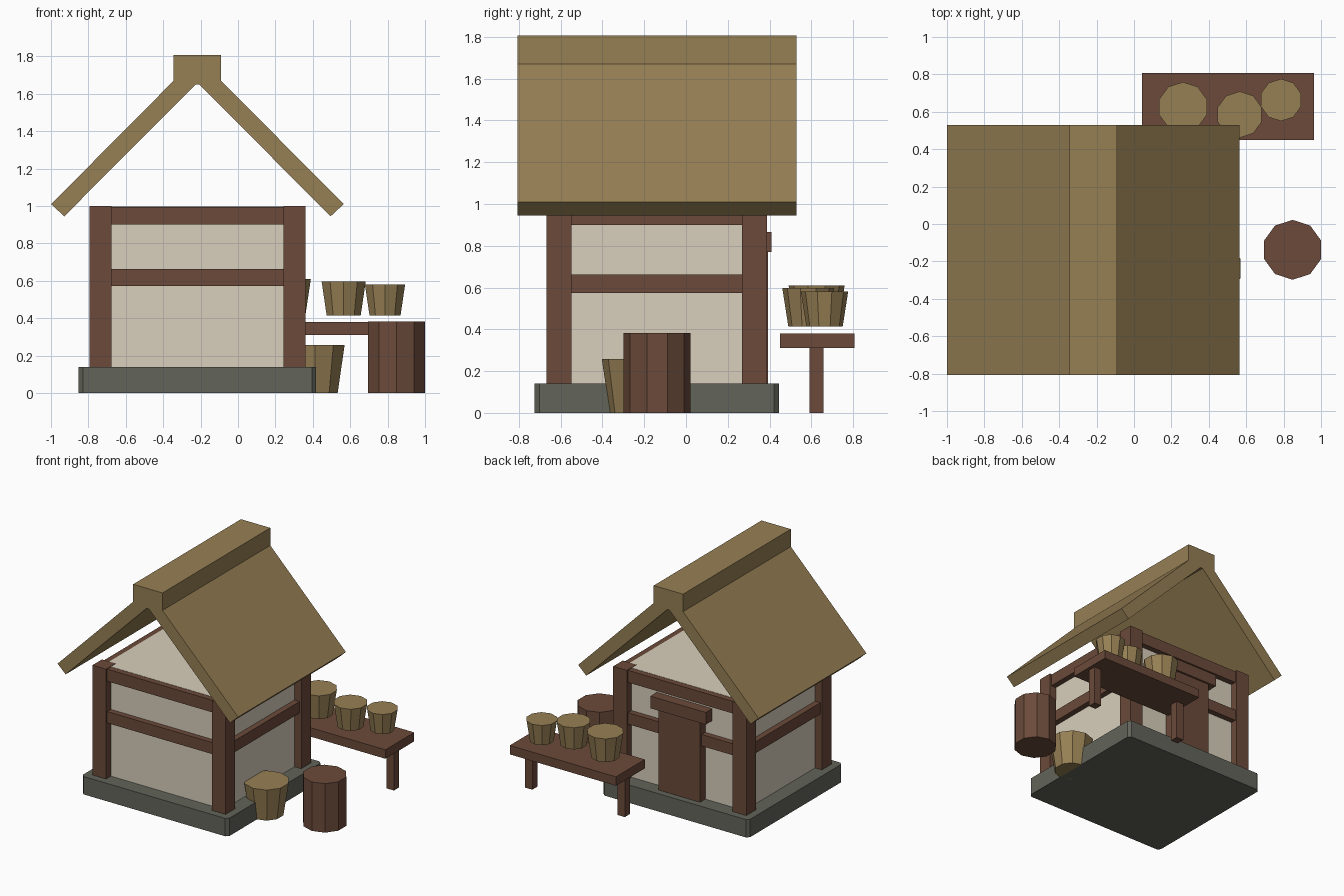
import bpy, bmesh, math

if "Cube" in bpy.data.objects:
    bpy.data.objects.remove(bpy.data.objects["Cube"])


def material(name, hex_colour):
    lin = []
    for i in (0, 2, 4):
        c = int(hex_colour[i:i + 2], 16) / 255
        lin.append(c / 12.92 if c <= 0.04045 else ((c + 0.055) / 1.055) ** 2.4)
    m = bpy.data.materials.new(name)
    m.diffuse_color = (*lin, 1)
    m.use_nodes = True
    m.node_tree.nodes["Principled BSDF"].inputs["Base Color"].default_value = m.diffuse_color
    return m


WOOD = material("dark wood", "6b4a3a")
PLASTER = material("plaster", "d8cfbc")
STONE = material("grey stone", "62645a")
THATCH = material("straw", "967f54")


def finish(name, bm, mat):
    bmesh.ops.recalc_face_normals(bm, faces=bm.faces)
    mesh = bpy.data.meshes.new(name)
    bm.to_mesh(mesh)
    bm.free()
    mesh.materials.append(mat)
    ob = bpy.data.objects.new(name, mesh)
    bpy.context.collection.objects.link(ob)
    return ob


def box(name, mat, x0, x1, y0, y1, z0, z1, chamfer=0):
    bm = bmesh.new()
    bmesh.ops.create_cube(bm, size=1)
    for v in bm.verts:
        v.co = (x1 if v.co.x > 0 else x0, y1 if v.co.y > 0 else y0,
                z1 if v.co.z > 0 else z0)
    if chamfer:
        upright = [e for e in bm.edges if abs(e.verts[0].co.z - e.verts[1].co.z) > 0.01]
        bmesh.ops.bevel(bm, geom=upright, offset=chamfer, segments=1, affect='EDGES')
    return finish(name, bm, mat)


def tub(name, mat, x, y, z0, z1, r_bottom, r_top, sides=10):
    """Faceted tub with one corner pointing to +y."""
    bm = bmesh.new()
    rings = []
    for r, z in ((r_bottom, z0), (r_top, z1)):
        angles = [math.pi / 2 + 2 * math.pi * i / sides for i in range(sides)]
        rings.append([bm.verts.new((x + r * math.cos(a), y + r * math.sin(a), z))
                      for a in angles])
        bm.faces.new(rings[-1])
    for i in range(sides):
        j = (i + 1) % sides
        bm.faces.new((rings[0][i], rings[0][j], rings[1][j], rings[1][i]))
    return finish(name, bm, mat)


# House centre and outer half sizes
CX, CY, HX, HY = -0.217, -0.14, 0.577, 0.527
POST = 0.118
WX, WY = HX - POST / 2, HY - POST / 2   # wall planes run through the post centres

# Stone plinth and plaster walls
box("plinth", STONE, CX - 0.635, CX + 0.635, CY - 0.584, CY + 0.584, 0, 0.14, 0.022)
box("walls", PLASTER, CX - WX, CX + WX, CY - WY, CY + WY, 0.13, 0.997)

# Corner posts
for sx in (-1, 1):
    for sy in (-1, 1):
        px, py = CX + sx * WX, CY + sy * WY
        box("corner_post", WOOD, px - POST / 2, px + POST / 2,
            py - POST / 2, py + POST / 2, 0.14, 1.0)

# Middle and top rails on all four sides
B = 0.045
for label, z0, z1 in (("middle_rail", 0.573, 0.663), ("top_rail", 0.9, 0.995)):
    for s in (-1, 1):
        y, x = CY + s * WY, CX + s * WX
        box(label, WOOD, CX - WX, CX + WX, y - B, y + B, z0, z1)
        box(label, WOOD, x - B, x + B, CY - WY, CY + WY, z0, z1)

# Back door and lintel
box("door", WOOD, CX - 0.18, CX + 0.18, 0.3, 0.393, 0.14, 0.78)
box("door_lintel", WOOD, CX - 0.24, CX + 0.24, 0.3, 0.408, 0.77, 0.865)

# Thatched roof with ridge cap, one mirrored profile (offset from ridge, z)
half = [(0.01, 1.65), (0.712, 0.945), (0.782, 1.01), (0.127, 1.67), (0.127, 1.807)]
profile = [(CX + x, z) for x, z in half] + [(CX - x, z) for x, z in reversed(half)]
bm = bmesh.new()
front = bm.faces.new([bm.verts.new((x, -0.806, z)) for x, z in profile])
ext = bmesh.ops.extrude_face_region(bm, geom=[front], use_keep_orig=True)
for v in [g for g in ext["geom"] if isinstance(g, bmesh.types.BMVert)]:
    v.co.y = 0.528
finish("thatched_roof", bm, THATCH)

# Bench behind the house
box("bench_top", WOOD, 0.042, 0.962, 0.45, 0.807, 0.31, 0.38)
for x in (0.07, 0.872):
    box("bench_leg", WOOD, x, x + 0.064, 0.592, 0.657, 0, 0.315)

# Baskets on the bench
for x, y, top, r in ((0.262, 0.625, 0.61, 0.134), (0.565, 0.585, 0.597, 0.124),
                     (0.786, 0.663, 0.58, 0.113)):
    tub("bench_basket", THATCH, x, y, 0.414, top, r * 0.77, r)

# Basket and barrel beside the house
tub("ground_basket", THATCH, 0.413, -0.238, 0, 0.257, 0.126, 0.165)
tub("barrel", WOOD, 0.848, -0.138, 0, 0.383, 0.16, 0.16)
